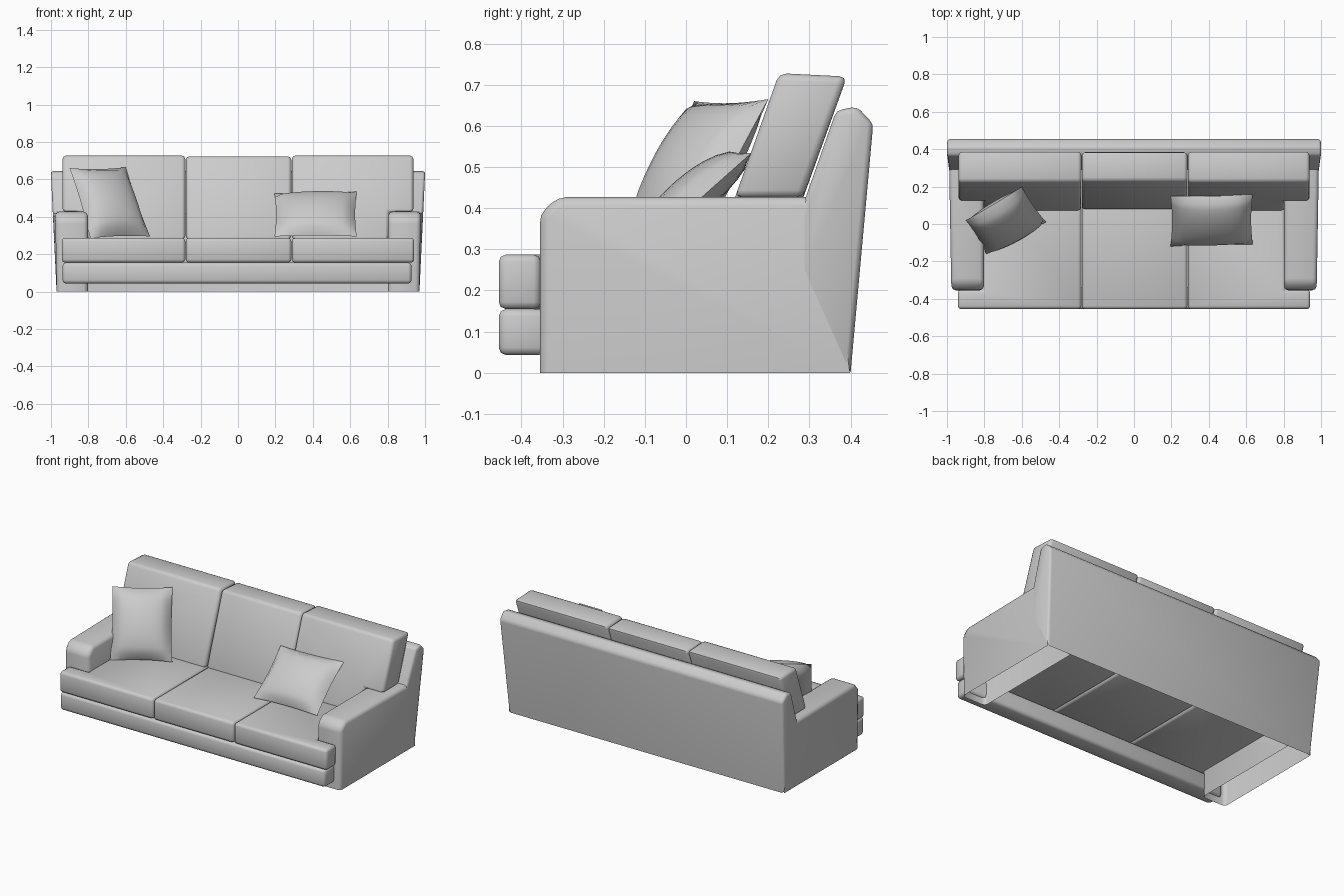
import bpy, bmesh
from math import radians
from mathutils import Vector

if "Cube" in bpy.data.objects:
    bpy.data.objects.remove(bpy.data.objects["Cube"])


def finish(name, bm, angle=35):
    bmesh.ops.recalc_face_normals(bm, faces=bm.faces)
    me = bpy.data.meshes.new(name)
    bm.to_mesh(me)
    bm.free()
    ob = bpy.data.objects.new(name, me)
    bpy.context.collection.objects.link(ob)
    bpy.ops.object.select_all(action='DESELECT')
    bpy.context.view_layer.objects.active = ob
    ob.select_set(True)
    bpy.ops.object.shade_smooth_by_angle(angle=radians(angle))
    return ob


def prism(name, pts, place, a, b, bevel=0.0, skip=(), seg=2):
    """Extrude a 2D outline from a to b; place(u, v, w) gives the 3D position.
    skip lists outline sides left open."""
    bm = bmesh.new()
    rings = [[bm.verts.new(place(u, v, w)) for u, v in pts] for w in (a, b)]
    n = len(pts)
    for r in rings:
        bm.faces.new(r)
    for i in range(n):
        if i not in skip:
            j = (i + 1) % n
            bm.faces.new((rings[0][i], rings[0][j], rings[1][j], rings[1][i]))
    bmesh.ops.recalc_face_normals(bm, faces=bm.faces)
    bm.normal_update()
    edges = [e for e in bm.edges if len(e.link_faces) == 2 and e.calc_face_angle(0) > 0.5]
    bmesh.ops.bevel(bm, geom=edges, offset=bevel, segments=seg, profile=0.5,
                    affect='EDGES', clamp_overlap=True)
    return finish(name, bm, 50)


def pillow(name, bl, br, tl, tr, front, rear, n=12):
    """Puffed cushion stretched over four corner points."""
    bl, br, tl, tr = map(Vector, (bl, br, tl, tr))
    nor = (br - bl).cross(tl - bl).normalized()
    mid = (bl + br + tl + tr) / 4
    bm = bmesh.new()
    for side in (front, -rear):
        g = []
        for i in range(n + 1):
            for j in range(n + 1):
                u, v = i / n, j / n
                p = bl.lerp(br, u).lerp(tl.lerp(tr, u), v)
                bu, bv = 4 * u * (1 - u), 4 * v * (1 - v)
                p += (mid - p) * 0.04 * max(bu * (1 - bv), bv * (1 - bu))
                g.append(bm.verts.new(p + nor * side * (bu * bv) ** 0.5))
        for i in range(n):
            for j in range(n):
                k = i * (n + 1) + j
                bm.faces.new((g[k], g[k + n + 1], g[k + n + 2], g[k + 1]))
    bmesh.ops.remove_doubles(bm, verts=bm.verts, dist=1e-4)
    return finish(name, bm, 60)


# arms, hollow and open at the bottom and rear, flaring into the back
arm = [(-.355, 0), (-.355, .385), (-.312, .427), (.34, .427), (.398, 0)]
for s, nm in ((-1, "left"), (1, "right")):
    prism(nm + "_arm", arm,
          lambda y, z, w, s=s: (s * (w + (z * (.033 + .043 * y) if w > .9 else 0)), y, z),
          .803, .9695, .022, skip=(3, 4))

# leaning back frame, flaring toward the top
back = [(.40, 0), (.455, .605), (.415, .647), (.365, .637), (.288, .418), (.288, .25)]
prism("back_frame", back, lambda y, z, w: (w * (.97 + .048 * z), y, z), -1, 1,
      .014, skip=(4, 5))

# front rail below the seats
prism("front_rail", [(-.455, .043), (-.34, .043), (-.34, .155), (-.455, .155)],
      lambda y, z, w: (w, y, z), -.938, .928, .018)


def flat(x, y, z):
    return (x, y, z)


def lean(x, z, d):
    return (x, .069 + (z - .285) * .355 + d, z - .05 * d * (z > .6))


# middle seat and back cushion
seat_mid = [(-.279, -.455), (.285, -.455), (.285, .27), (-.279, .27)]
prism("seat_cushion_middle", seat_mid, flat, .155, .287, .017)
prism("back_cushion_middle", [(-.279, .28), (.285, .28), (.285, .724), (-.279, .724)],
      lean, .006, .165, .018)

# outer cushions wrap around the arm fronts and over the arm tops
for s, nm, c in ((-1, "left", .282), (1, "right", .288)):
    seat = [(c, -.455), (.942, -.455), (.942, -.353), (.805, -.353), (.805, .27), (c, .27)]
    rest = [(c, .28), (.805, .28), (.805, .426), (.938, .426), (.938, .728), (c, .728)]
    prism("seat_cushion_" + nm, [(s * x, y) for x, y in seat], flat, .155, .287, .017)
    prism("back_cushion_" + nm, [(s * x, z) for x, z in rest], lean, 0, .165, .018)

# loose pillows
pillow("left_pillow", (-.79, -.16, .285), (-.47, .01, .295),
       (-.90, .02, .66), (-.60, .20, .665), .085, .06)
pillow("right_pillow", (.195, -.12, .295), (.635, -.11, .295),
       (.195, .15, .525), (.635, .16, .535), .07, .035)
